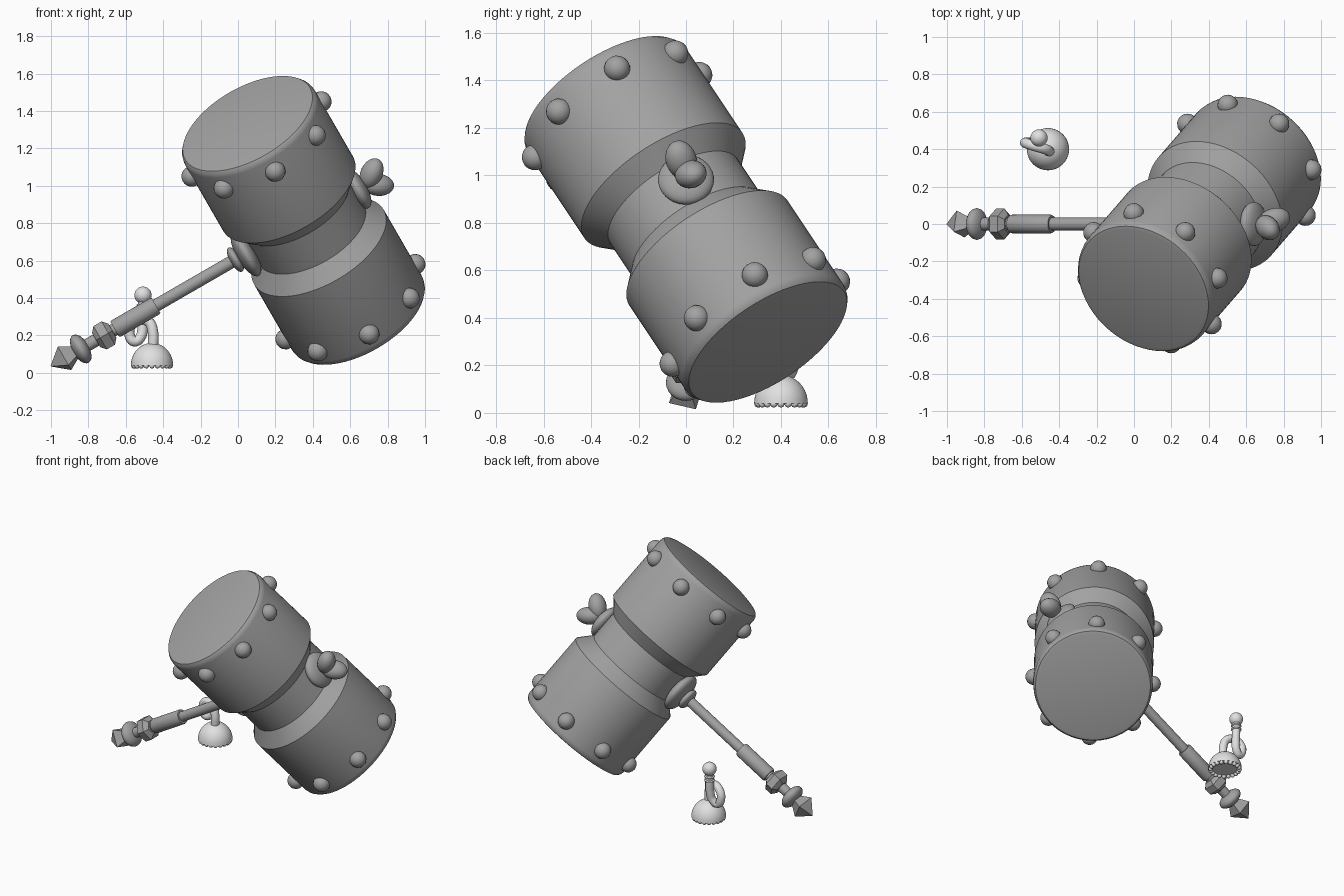
import bpy, bmesh, math
from mathutils import Matrix, Vector

cube = bpy.data.objects.get("Cube")
if cube:
    bpy.data.objects.remove(cube, do_unlink=True)


def material(name, value):
    m = bpy.data.materials.new(name)
    m.use_nodes = True
    colour = (value, value, value, 1)
    m.diffuse_color = colour
    m.node_tree.nodes["Principled BSDF"].inputs["Base Color"].default_value = colour
    return m


GREY = material("mid grey", 0.36)
PALE = material("pale grey", 0.75)

# Frames: handle runs along d, head runs along a, both through the centre
CENTRE = Vector((0.35, 0, 0.815))
d = Vector((0.866, 0, 0.5)).normalized()
a = Vector((-0.433, -0.5, 0.75)).normalized()


def frame(x, z, origin):
    m = Matrix((x, z.cross(x), z)).transposed().to_4x4()
    m.translation = origin
    return m


HEAD = frame(d, a, CENTRE)
HANDLE = frame(a, d, CENTRE)


def finish(name, bm, matrix, mat, angle=35):
    bmesh.ops.recalc_face_normals(bm, faces=bm.faces)
    me = bpy.data.meshes.new(name)
    bm.to_mesh(me)
    bm.free()
    me.materials.append(mat)
    ob = bpy.data.objects.new(name, me)
    bpy.context.collection.objects.link(ob)
    ob.matrix_world = matrix
    if angle:
        bpy.ops.object.select_all(action='DESELECT')
        ob.select_set(True)
        bpy.context.view_layer.objects.active = ob
        bpy.ops.object.shade_smooth_by_angle(angle=math.radians(angle))
    return ob


def lathe(name, profile, sides, matrix, mat, angle=35):
    """Spin a (radius, height) profile around local z and cap its ends."""
    bm = bmesh.new()
    rings = []
    for r, z in profile:
        rings.append([bm.verts.new((r * math.cos(t), r * math.sin(t), z))
                      for t in (2 * math.pi * i / sides for i in range(sides))])
    for lo, hi in zip(rings, rings[1:]):
        for i in range(sides):
            j = (i + 1) % sides
            bm.faces.new((lo[i], lo[j], hi[j], hi[i]))
    bm.faces.new(rings[0])
    bm.faces.new(rings[-1])
    return finish(name, bm, matrix, mat, angle)


def ball(name, matrix, radii, mat, seg=24):
    bm = bmesh.new()
    bmesh.ops.create_uvsphere(bm, u_segments=seg, v_segments=seg // 2, radius=1)
    bmesh.ops.scale(bm, vec=radii, verts=bm.verts)
    return finish(name, bm, matrix, mat, 60)


def at(x, y, z):
    return Matrix.Translation((x, y, z))


# Hammer head: narrow neck, sloped inner shoulders, rounded outer rims
half = [(0.322, 0.10), (0.40, 0.19), (0.40, 0.655), (0.396, 0.675),
        (0.385, 0.69), (0.365, 0.695)]
lathe("hammer_head", [(r, -z) for r, z in reversed(half)] + half, 64, HEAD, GREY)

# Eight studs around each end
for side, label in ((1, "upper"), (-1, "lower")):
    for i in range(8):
        t = i * math.pi / 4
        pos = at(0.40 * math.cos(t), 0.40 * math.sin(t), side * 0.58)
        ball(f"{label}_stud_{i + 1}", HEAD @ pos, (0.055,) * 3, GREY, 20)

# Handle rod, grip, collar and the rounded bosses on the neck
lathe("handle_rod", [(0.034, -1.45), (0.034, -0.3)], 24, HANDLE, GREY)
lathe("handle_grip", [(0.046, -1.165), (0.05, -1.155), (0.05, -0.92), (0.046, -0.91)],
      24, HANDLE, GREY)
ball("handle_collar", HANDLE @ at(0, 0, -0.42), (0.074, 0.074, 0.03), GREY)
ball("handle_boss", HANDLE @ at(0, 0, -0.355), (0.138, 0.138, 0.052), GREY, 32)
ball("heart_boss", HANDLE @ at(0, 0, 0.335), (0.118, 0.118, 0.05), GREY, 32)

# Pommel: six-sided nut, flattened bead and four-sided point
lathe("pommel_nut", [(0.05, -1.28), (0.083, -1.255), (0.083, -1.205), (0.05, -1.18)],
      6, HANDLE, GREY, 0)
ball("pommel_bead", HANDLE @ at(0, 0, -1.375), (0.085, 0.085, 0.045), GREY)
lathe("pommel_point", [(0.002, -1.56), (0.083, -1.475), (0.035, -1.40)],
      4, HANDLE, GREY, 0)

# Heart from two leaning lobes
for side, label in ((1, "upper"), (-1, "lower")):
    lean = Matrix.Rotation(side * math.radians(38), 4, 'Y')
    ball(f"heart_{label}_lobe", HANDLE @ at(side * 0.04, 0, 0.44) @ lean,
         (0.058, 0.066, 0.088), GREY)

# Small horn: dome-shaped bell with a scalloped rim
BELL = at(-0.46, 0.40, 0.04)
R = 0.113
arc = [(R * math.cos(t), R * 1.06 * math.sin(t))
       for t in (math.pi / 2 * i / 10 for i in range(10))]
lathe("horn_bell", arc, 40, BELL, PALE)
for i in range(20):
    t = i * math.pi / 10
    ball(f"bell_scallop_{i + 1}", BELL @ at(0.097 * math.cos(t), 0.097 * math.sin(t), 0),
         (0.016, 0.016, 0.018), PALE, 10)

# Coiled horn tube
path = [(-0.455, 0.39, 0.13), (-0.455, 0.39, 0.22), (-0.475, 0.40, 0.27),
        (-0.525, 0.415, 0.285), (-0.572, 0.43, 0.255), (-0.58, 0.435, 0.205),
        (-0.555, 0.435, 0.168), (-0.522, 0.445, 0.19), (-0.509, 0.455, 0.25),
        (-0.508, 0.46, 0.32), (-0.508, 0.46, 0.40)]
curve = bpy.data.curves.new("horn_tube", 'CURVE')
curve.dimensions = '3D'
curve.bevel_depth = 0.028
curve.bevel_resolution = 4
curve.resolution_u = 6
spline = curve.splines.new('BEZIER')
spline.bezier_points.add(len(path) - 1)
for point, co in zip(spline.bezier_points, path):
    point.co = co
    point.handle_left_type = point.handle_right_type = 'AUTO'
curve.materials.append(PALE)
bpy.context.collection.objects.link(bpy.data.objects.new("horn_tube", curve))

# Mouthpiece ball and its two thin rings
ball("horn_mouthpiece", at(-0.508, 0.46, 0.415), (0.046,) * 3, PALE)
for i, z in enumerate((0.335, 0.362)):
    ball(f"mouthpiece_ring_{i + 1}", at(-0.508, 0.46, z), (0.036, 0.036, 0.01), PALE)
